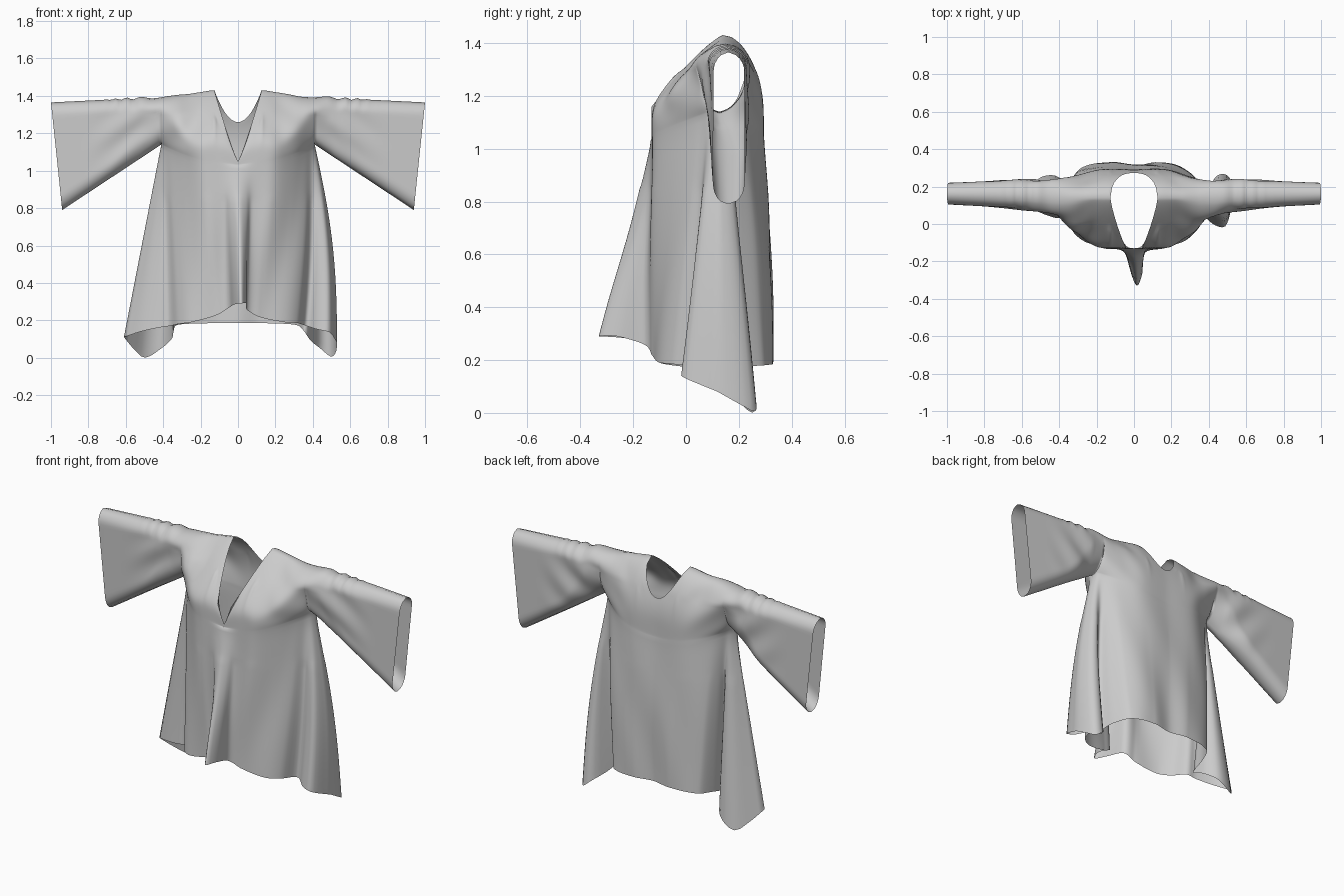
import bpy, bmesh
from math import sin, pi
from mathutils import Vector

if "Cube" in bpy.data.objects:
    bpy.data.objects.remove(bpy.data.objects["Cube"])

NU, NS, NV, NL = 60, 36, 28, 36      # body half columns, sleeve columns, yoke rows, skirt rows
AX = 0.41                            # armpit x
NX = AX * sin(0.1 * pi)              # neck half width at the shoulder


def curve(pts, u):
    """Smooth interpolation through rows of (u, a, b, ...)."""
    n = len(pts)
    u = min(max(u, pts[0][0]), pts[-1][0])
    i = next((k for k in range(n - 1) if u <= pts[k + 1][0]), n - 2)

    def tan(k, c):
        a, b = pts[max(k - 1, 0)], pts[min(k + 1, n - 1)]
        return (b[c] - a[c]) / (b[0] - a[0])
    h = pts[i + 1][0] - pts[i][0]
    t = (u - pts[i][0]) / h
    return [(2*t**3 - 3*t*t + 1) * pts[i][c] + (t**3 - 2*t*t + t) * h * tan(i, c)
            + (3*t*t - 2*t**3) * pts[i + 1][c] + (t**3 - t*t) * h * tan(i + 1, c)
            for c in range(1, len(pts[0]))]


def smooth(t):
    t = min(max(t, 0), 1)
    return t * t * (3 - 2 * t)


# Profiles along x: shoulder height, centre depth, front depth, back depth
SHOULDER = [(0, 1.43, .14, .27, .15), (.13, 1.43, .14, .27, .155), (.2, 1.42, .14, .265, .15),
            (.3, 1.405, .14, .20, .125), (.42, 1.395, .145, .10, .095), (.6, 1.385, .155, .075, .08),
            (1, 1.365, .16, .055, .06)]

# Hem path (u, x, y, z); u runs from the left armpit to the right armpit
HEM_FRONT = [(-1, -.61, .13, .11), (-.93, -.52, .07, .14), (-.86, -.43, .035, .16),
             (-.77, -.365, .025, .17), (-.7, -.32, -.05, .18), (-.58, -.25, -.1, .19),
             (-.25, -.11, -.13, .23), (-.13, -.045, -.15, .27), (-.07, -.02, -.25, .285),
             (0, .015, -.33, .29), (.07, .045, -.26, .29), (.13, .045, -.16, .26),
             (.25, .11, -.13, .22), (.58, .25, -.1, .19), (.7, .32, -.05, .185),
             (.78, .365, .04, .17), (.86, .43, -.005, .15), (.92, .49, -.01, .135), (1, .53, .12, .08)]
HEM_BACK = [(-1, -.61, .13, .11), (-.96, -.56, .19, .05), (-.92, -.5, .25, 0),
            (-.86, -.41, .255, .05), (-.81, -.355, .19, .1), (-.76, -.345, .11, .14),
            (-.7, -.335, .2, .17), (-.6, -.29, .295, .18), (-.25, -.12, .33, .185), (0, 0, .31, .185),
            (.25, .12, .33, .185), (.6, .27, .295, .18), (.7, .325, .2, .17), (.76, .355, .12, .14),
            (.81, .39, .17, .09), (.86, .44, .255, .05), (.92, .5, .26, .005),
            (.96, .525, .2, .035), (1, .53, .12, .08)]


def yoke_point(col, v, front):
    """col in [-1, 1] spans the chest, beyond that it runs along the sleeve to +-2."""
    sg, a = (-1 if col < 0 else 1), abs(col)
    if a <= 1:
        x = AX * sin(a * pi / 2)
        zb = 1.03 + .11 * (x / AX) ** 2
        base = max(0, 1 - (x / AX) ** 4) ** .5
        reach, pit = .22, 1
    else:
        s = a - 1
        x = AX + s * (.53 + .06 * v)
        zb = 1.14 - .35 * s
        base = 0
        pit = 1 - smooth(s / .5)
        reach = .08 + .14 * pit
    zs, yc, df, db = curve(SHOULDER, x)
    zt = zs
    neck = x < NX - 1e-5
    if neck:                                             # neckline
        r = x / NX
        zt = 1.05 + .38 * r ** 1.15 if front else 1.26 + .17 * r * r
    # gathered ripples on the shoulder seam
    zt += .006 * sin(65 * x + 6 * sin(9 * x) + sg) * smooth((x - .25) / .1) * smooth((.75 - x) / .15)
    z = zb + (zt - zb) * v
    k = smooth((x - .2) / .25)                           # 0 body, 1 sleeve
    yc -= .02 * pit * k * (1 - v) ** 2
    L = (.27 if front else .3) * (1 - k) + .07 * k
    top = min(1, max(zs - z if neck else zt - z, 0) / L)
    round_top = sin(pi / 2 * top) ** .5
    g = (top ** .8 * (1 - k) + round_top * k) if front else round_top
    b = min(1, (z - zb) / reach)
    g *= base + (1 - base) * max(0, 1 - (1 - b) ** 2) ** .5
    y = yc - df * g if front else yc + db * g
    # drag folds fanning out from the armpit
    fan = smooth((x - .15) / .12) * smooth((.85 - x) / .3) * sin(pi * v)
    y += .008 * fan * sin(22 * x + (30 if front else -26) * (z - 1.1) + sg)
    return Vector((sg * x, y, z))


bm = bmesh.new()


def sheet(rows):
    vs = [[bm.verts.new(p) for p in r] for r in rows]
    for r0, r1 in zip(vs, vs[1:]):
        for j in range(len(r0) - 1):
            bm.faces.new((r0[j], r0[j + 1], r1[j + 1], r1[j]))


chest = [i / NU for i in range(-NU, NU + 1)]
sleeve = [1 + i / NS for i in range(1, NS + 1)]
cols = [-c for c in reversed(sleeve)] + chest + sleeve

for front, hem in ((True, HEM_FRONT), (False, HEM_BACK)):
    # yoke and sleeves, rows packed towards the top and bottom
    vs = [.5 * i / NV + .5 * smooth(i / NV) for i in range(NV + 1)]
    sheet([[yoke_point(c, v, front) for c in cols] for v in vs])
    # skirt hanging from the chest down to the folded hem
    rows = []
    for i in range(NL + 1):
        t = i / NL
        row = []
        for u in chest:
            p = yoke_point(u, 0, front).lerp(Vector(curve(hem, u)), t)
            p.x += .035 * sin(pi * t) * max(0, u) ** 3
            p.y += .006 * sin(pi * t) * sin(11 * u + 4 * t) * (1 - u * u)
            if not front:                                # fuller upper back
                p.y += .012 * sin(pi * t) * (1 - u * u)
            row.append(p)
        rows.append(row)
    sheet(rows)

# sew front, back and skirt together
bmesh.ops.remove_doubles(bm, verts=bm.verts[:], dist=.0004)
bmesh.ops.recalc_face_normals(bm, faces=bm.faces[:])

# relax the chest seam and armpits like draped cloth
soft = [v for v in bm.verts if .85 < v.co.z < 1.3 and abs(v.co.x) < .5 and not v.is_boundary]
for _ in range(14):
    bmesh.ops.smooth_vert(bm, verts=soft, factor=.5, use_axis_x=False, use_axis_y=True, use_axis_z=False)

me = bpy.data.meshes.new("robe")
bm.to_mesh(me)
bm.free()
for f in me.polygons:
    f.use_smooth = True
robe = bpy.data.objects.new("robe", me)
bpy.context.collection.objects.link(robe)
